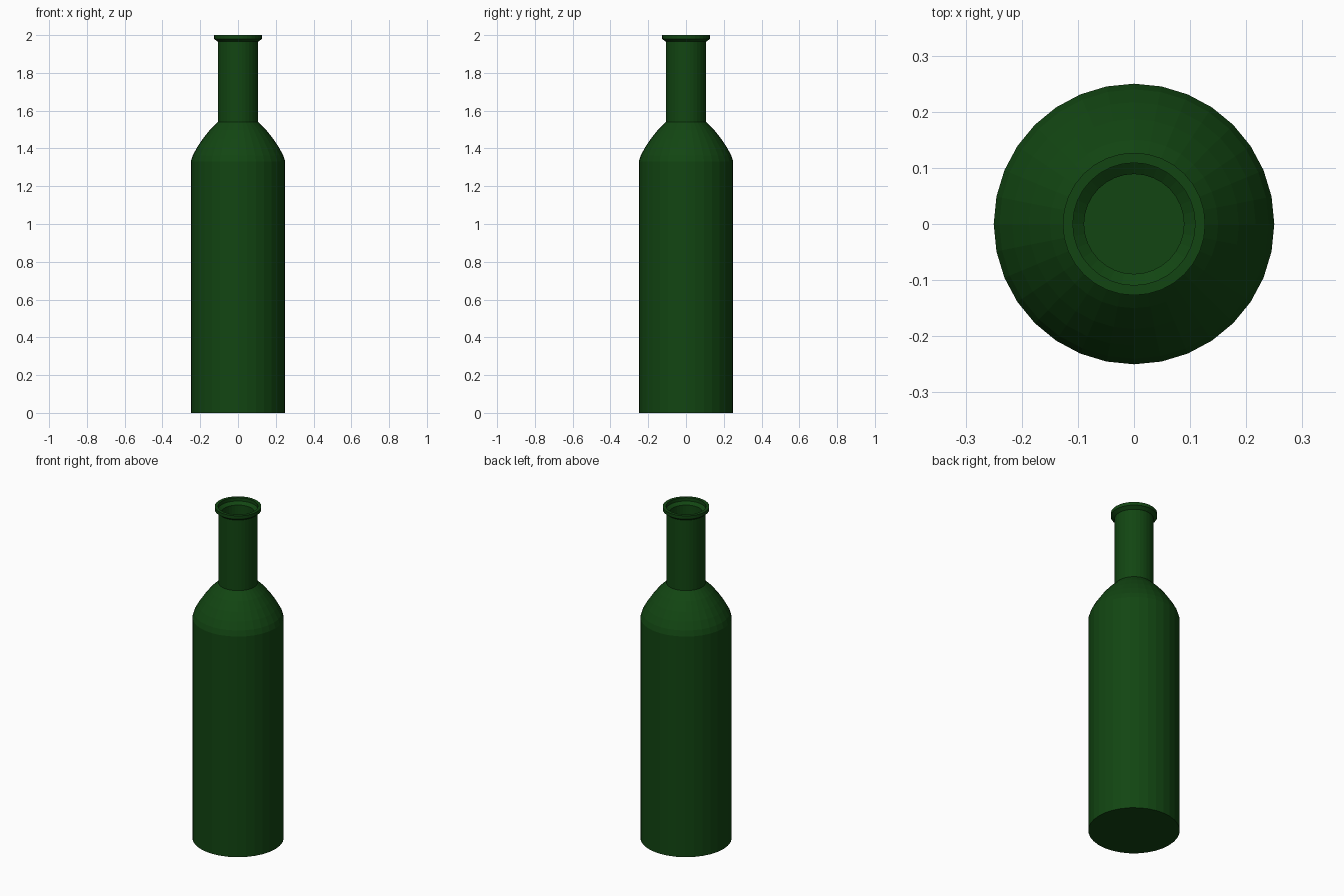
import bpy, bmesh, math

if "Cube" in bpy.data.objects:
    bpy.data.objects.remove(bpy.data.objects["Cube"])

SIDES = 32
WALL = 0.018

# Half profile (radius, height): base, body, curved shoulder, neck, flared lip
outer = [(0.25, 0.0), (0.25, 1.33), (0.24, 1.362), (0.217, 1.405), (0.187, 1.45),
         (0.15, 1.497), (0.107, 1.54), (0.107, 1.965), (0.127, 1.98), (0.127, 2.0)]
# Inner wall, from the mouth down to the inside floor
inner = [(r - WALL, z) for r, z in reversed(outer)]
inner[-1] = (0.25 - WALL, WALL)
profile = outer + inner

bm = bmesh.new()
rings = []
for r, z in profile:
    rings.append([bm.verts.new((r * math.cos(2 * math.pi * i / SIDES),
                                r * math.sin(2 * math.pi * i / SIDES), z))
                  for i in range(SIDES)])
for a, b in zip(rings, rings[1:]):
    for i in range(SIDES):
        j = (i + 1) % SIDES
        bm.faces.new((a[i], a[j], b[j], b[i]))
# Underside and inside floor
bm.faces.new(list(reversed(rings[0])))
bm.faces.new(rings[-1])
bmesh.ops.recalc_face_normals(bm, faces=bm.faces)

mesh = bpy.data.meshes.new("bottle")
bm.to_mesh(mesh)
bm.free()
bottle = bpy.data.objects.new("bottle", mesh)
bpy.context.collection.objects.link(bottle)

# Dark green glass
mat = bpy.data.materials.new("green_glass")
mat.diffuse_color = (0.006, 0.06, 0.006, 1)
mat.use_nodes = True
mat.node_tree.nodes["Principled BSDF"].inputs["Base Color"].default_value = mat.diffuse_color
mesh.materials.append(mat)
